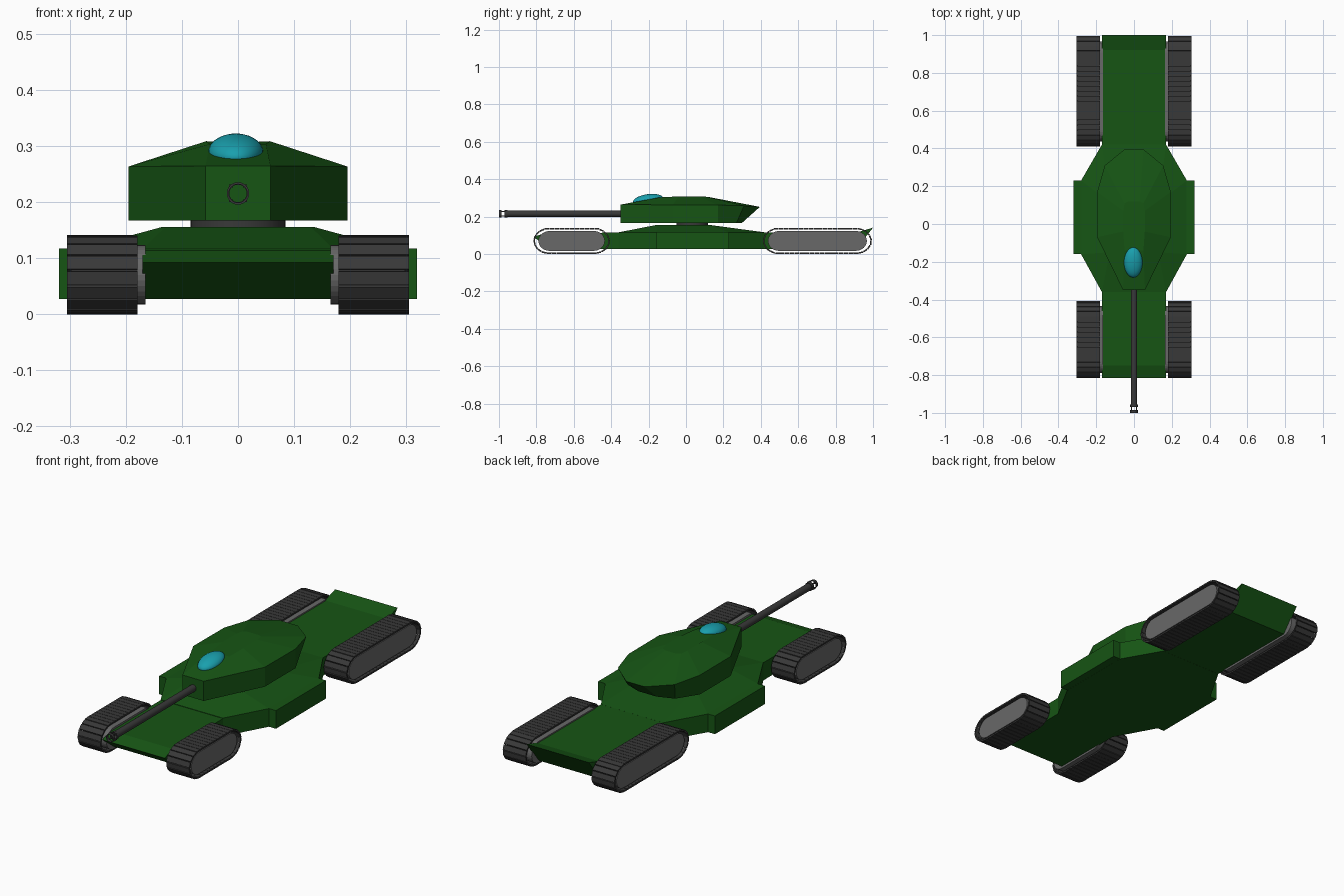
import bpy, bmesh, math
from mathutils import Matrix, Vector

if "Cube" in bpy.data.objects:
    bpy.data.objects.remove(bpy.data.objects["Cube"])


def material(name, rgb):
    m = bpy.data.materials.new(name)
    m.diffuse_color = (*rgb, 1)
    m.use_nodes = True
    m.node_tree.nodes["Principled BSDF"].inputs["Base Color"].default_value = m.diffuse_color
    return m


GREEN = material("green_paint", (0.008, 0.09, 0.007))
DARK = material("dark_metal", (0.04, 0.04, 0.04))
MID = material("wheel_grey", (0.14, 0.14, 0.14))
TEAL = material("teal_glass", (0.01, 0.35, 0.42))


def finish(name, bm, mat, smooth=False):
    bmesh.ops.recalc_face_normals(bm, faces=bm.faces)
    me = bpy.data.meshes.new(name)
    bm.to_mesh(me)
    bm.free()
    me.materials.append(mat)
    ob = bpy.data.objects.new(name, me)
    bpy.context.collection.objects.link(ob)
    if smooth:
        bpy.context.view_layer.objects.active = ob
        ob.select_set(True)
        bpy.ops.object.shade_smooth_by_angle(angle=math.radians(40))
        ob.select_set(False)
    return ob


def loft(bm, loops, closed=False):
    """Skin a stack of equal-length rings; cap the ends, or join last to first."""
    rings = [[bm.verts.new(p) for p in loop] for loop in loops]
    pairs = list(zip(rings, rings[1:] + rings[:1])) if closed else list(zip(rings, rings[1:]))
    for a, b in pairs:
        for i in range(len(a)):
            j = (i + 1) % len(a)
            bm.faces.new((a[i], a[j], b[j], b[i]))
    if not closed:
        bm.faces.new(rings[0])
        bm.faces.new(rings[-1])


def mirrored(half):
    """Right-hand (x, y, z) points, front to back, completed to a full ring."""
    return half + [(-x, y, z) for x, y, z in reversed(half)]


def box(bm, lo, hi):
    c = [(a + b) / 2 for a, b in zip(lo, hi)]
    s = [b - a for a, b in zip(lo, hi)]
    bmesh.ops.create_cube(bm, size=1, matrix=Matrix.Translation(c) @ Matrix.Diagonal((*s, 1)))


def tube(bm, y0, y1, z, r_out, r_in, n=24):
    """Open-bored tube along y."""
    def ring(r, y):
        return [(r * math.cos(2 * math.pi * i / n), y, z + r * math.sin(2 * math.pi * i / n))
                for i in range(n)]
    loft(bm, [ring(r_out, y0), ring(r_out, y1), ring(r_in, y1), ring(r_in, y0)], closed=True)


# Hull spine: side profile with pointed nose and flared tail lip
profile = [(-0.73, 0.027), (-0.815, 0.092), (-0.75, 0.113), (0.92, 0.117), (1.0, 0.141), (0.91, 0.027)]
bm = bmesh.new()
loft(bm, [[(x, y, z) for y, z in profile] for x in (-0.17, 0.17)])
finish("hull_spine", bm, GREEN)

# Hull centre: widened body with sloped roof
plan = [(0.17, -0.36), (0.28, -0.16), (0.28, 0.23), (0.17, 0.42)]
roof = [(0.13, -0.16), (0.136, -0.15), (0.136, 0.12), (0.13, 0.13)]
bm = bmesh.new()
loft(bm, [mirrored([(x, y, z) for x, y in pts])
          for pts, z in ((plan, 0.0265), (plan, 0.116), (roof, 0.155))])
finish("hull_centre", bm, GREEN)

# Side sponsons
for side, s in (("left", -1), ("right", 1)):
    bm = bmesh.new()
    box(bm, (min(s * 0.27, s * 0.319), -0.16, 0.027), (max(s * 0.27, s * 0.319), 0.23, 0.1165))
    finish(side + "_sponson", bm, GREEN)

# Turret: base, rim and roof rings with an undercut rear
base = [(0.058, -0.35, 0.167), (0.195, -0.07, 0.167), (0.195, 0.17, 0.167),
        (0.13, 0.27, 0.167), (0.05, 0.30, 0.167)]
rim = [(0.058, -0.35, 0.264), (0.195, -0.07, 0.263), (0.195, 0.17, 0.262),
       (0.155, 0.31, 0.258), (0.05, 0.395, 0.252)]
top = [(0.05, -0.14, 0.303), (0.057, -0.04, 0.308), (0.057, 0.07, 0.308),
       (0.05, 0.11, 0.306), (0.03, 0.12, 0.305)]
bm = bmesh.new()
loft(bm, [mirrored(r) for r in (base, rim, top)])
finish("turret", bm, GREEN)

# Turret ring
bm = bmesh.new()
bmesh.ops.create_cone(bm, cap_ends=True, segments=32, radius1=0.085, radius2=0.085, depth=0.03,
                      matrix=Matrix.Translation((0, 0.033, 0.16)))
finish("turret_ring", bm, DARK, smooth=True)

# Glass dome lying on the turret's front slope
bm = bmesh.new()
bmesh.ops.create_uvsphere(
    bm, u_segments=32, v_segments=16, radius=1,
    matrix=Matrix.Translation((-0.004, -0.203, 0.289)) @ Matrix.Rotation(math.radians(8), 4, 'X')
    @ Matrix.Diagonal((0.049, 0.081, 0.031, 1)))
finish("dome", bm, TEAL, smooth=True)

# Gun barrel and slotted muzzle
GUN_Z = 0.215
bm = bmesh.new()
tube(bm, -0.97, -0.34, GUN_Z, 0.017, 0.0155)
finish("gun_barrel", bm, DARK, smooth=True)
bm = bmesh.new()
tube(bm, -1.0, -0.986, GUN_Z, 0.02, 0.0165)
tube(bm, -0.97, -0.955, GUN_Z, 0.02, 0.0165)
for k in range(4):
    a = math.radians(45 + 90 * k)
    x, z = 0.018 * math.cos(a), GUN_Z + 0.018 * math.sin(a)
    box(bm, (x - 0.003, -0.99, z - 0.003), (x + 0.003, -0.965, z + 0.003))
finish("muzzle", bm, DARK, smooth=True)


def stadium(y0, y1, half_h, end, steps=16):
    """Closed track path in (y, z) with elliptical ends."""
    pts = []
    for centre, start in ((y1 - end, -90), (y0 + end, 90)):
        for i in range(steps + 1):
            a = math.radians(start + 180 * i / steps)
            pts.append(Vector((centre + end * math.cos(a), 0.07 + half_h * math.sin(a))))
    return pts


def walk(pts, count):
    """Evenly spaced positions and headings along a closed path."""
    segs = list(zip(pts, pts[1:] + pts[:1]))
    step = sum((b - a).length for a, b in segs) / count
    travelled, k = 0.0, 0
    for a, b in segs:
        length = (b - a).length
        while k < count and k * step <= travelled + length:
            yield a.lerp(b, (k * step - travelled) / length), (b - a).normalized(), step
            k += 1
        travelled += length


# Four track units: separate links around a solid wheel block
for end_name, y0, y1 in (("front", -0.815, -0.408), ("rear", 0.412, 0.993)):
    for side, s in (("left", -1), ("right", 1)):
        path = stadium(y0 + 0.004, y1 - 0.004, 0.066, 0.08)
        count = round((y1 - y0 + 0.05) * 2 / 0.026)
        bm = bmesh.new()
        for p, d, step in walk(path, count):
            bmesh.ops.create_cube(
                bm, size=1,
                matrix=Matrix.Translation((s * 0.242, p.x, p.y))
                @ Matrix.Rotation(math.atan2(d.y, d.x), 4, 'X')
                @ Matrix.Diagonal((0.125, step * 0.93, 0.008, 1)))
        finish(f"{end_name}_{side}_track", bm, DARK)
        bm = bmesh.new()
        loft(bm, [[(x, p.x, p.y) for p in stadium(y0 + 0.026, y1 - 0.026, 0.053, 0.06)]
                  for x in (s * 0.165, s * 0.298)])
        finish(f"{end_name}_{side}_wheel_block", bm, MID)
